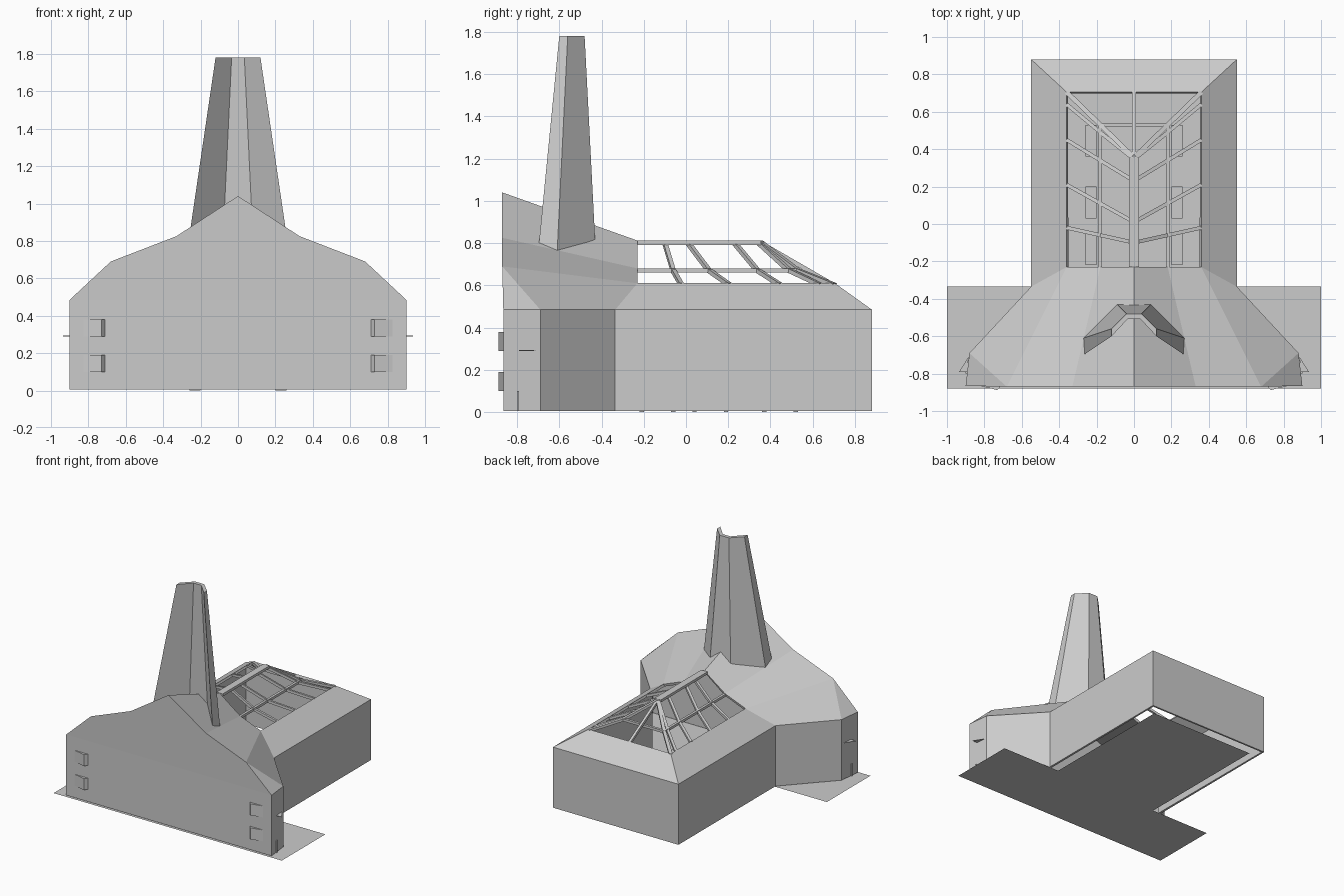
import bpy, bmesh
from mathutils import Vector

cube = bpy.data.objects.get("Cube")
if cube:
    bpy.data.objects.remove(cube, do_unlink=True)


def material(name, value):
    m = bpy.data.materials.new(name)
    m.use_nodes = True
    colour = (value, value, value, 1)
    m.diffuse_color = colour
    m.node_tree.nodes["Principled BSDF"].inputs["Base Color"].default_value = colour
    return m


grey = material("plain grey", 0.6)


def flip(p):
    return Vector((-p[0], p[1], p[2]))


def make_object(name, bm, mat=grey):
    bmesh.ops.remove_doubles(bm, verts=bm.verts, dist=0.0005)
    bmesh.ops.recalc_face_normals(bm, faces=bm.faces)
    mesh = bpy.data.meshes.new(name)
    bm.to_mesh(mesh)
    bm.free()
    mesh.materials.append(mat)
    ob = bpy.data.objects.new(name, mesh)
    bpy.context.collection.objects.link(ob)
    return ob


def add_face(bm, pts):
    bm.faces.new([bm.verts.new(p) for p in pts])


def add_loft(bm, low, high):
    """Closed solid between two matching outlines."""
    n = len(low)
    add_face(bm, low)
    add_face(bm, high)
    for i in range(n):
        j = (i + 1) % n
        add_face(bm, [low[i], low[j], high[j], high[i]])


def add_beam(bm, a, b, width=0.02, depth=0.02):
    """Square bar from a to b, its top face lying along the line."""
    a, b = Vector(a), Vector(b)
    d = (b - a).normalized()
    side = d.cross(Vector((0, 0, 1))).normalized() * width / 2
    down = -side.cross(d).normalized() * depth
    ring = [side, -side, -side + down, side + down]
    add_loft(bm, [a + r for r in ring], [b + r for r in ring])


def add_box(bm, x0, x1, y0, y1, z0, z1):
    ring = [(x0, y0), (x1, y0), (x1, y1), (x0, y1)]
    add_loft(bm, [(x, y, z0) for x, y in ring], [(x, y, z1) for x, y in ring])


# Key outlines of one half: facade, start of glazing, hip line
front = [Vector(p) for p in [(0, -0.87, 1.04), (0.33, -0.87, 0.825), (0.68, -0.87, 0.69), (0.9, -0.865, 0.485)]]
shoulder = Vector((0.88, -0.69, 0.485))
nave = [Vector(p) for p in [(0, -0.23, 0.812), (0.18, -0.23, 0.68), (0.36, -0.23, 0.61), (0.55, -0.335, 0.485)]]
hip = [Vector((p.x, y, p.z)) for p, y in zip(nave, (0.355, 0.53, 0.705, 0.88))]


def ground(p):
    return Vector((p.x, p.y, 0.005))


# Walls and solid roof as one thin shell
bm = bmesh.new()
for f in (Vector, flip):
    half = [
        [front[0], front[1], nave[1], nave[0]],
        [front[1], front[2], nave[2], nave[1]],
        [front[2], front[3], shoulder],
        [front[2], shoulder, nave[3], nave[2]],
        [nave[2], nave[3], hip[3], hip[2]],
    ]
    for a, b in ((front[3], shoulder), (shoulder, nave[3]), (nave[3], hip[3])):
        half.append([a, b, ground(b), ground(a)])
    for pts in half:
        add_face(bm, [f(p) for p in pts])
add_face(bm, [hip[2], hip[3], flip(hip[3]), flip(hip[2])])
add_face(bm, [hip[3], ground(hip[3]), flip(ground(hip[3])), flip(hip[3])])
add_face(bm, [front[3], front[2], front[1], front[0]] + [flip(p) for p in front[1:]])
add_face(bm, [front[3], ground(front[3]), flip(ground(front[3])), flip(front[3])])
shell = make_object("walls_and_roof", bm)
solid = shell.modifiers.new("thickness", "SOLIDIFY")
solid.thickness = 0.02
solid.offset = -1

# Open roof lattice
bm = bmesh.new()
add_beam(bm, nave[0], hip[0], 0.055)
add_beam(bm, hip[0], (0, hip[2].y, hip[2].z))
add_beam(bm, hip[1], flip(hip[1]))
bar_ends = [(-0.10, -0.06, -0.02), (0.01, 0.11, 0.21), (0.23, 0.34, 0.45), (0.345, 0.49, 0.64)]
for f in (Vector, flip):
    add_beam(bm, f(nave[1]), f(hip[1]))
    for i in (0, 1):
        add_beam(bm, f(hip[i]), f(hip[i + 1]), 0.025)
        for ys in bar_ends:
            a, b = [Vector((nave[k].x, ys[k], nave[k].z)) for k in (i, i + 1)]
            add_beam(bm, f(a), f(b))
make_object("roof_lattice", bm)


# Tower: a tapering angular shield, open to the front
def tower_ring(tip_x, tip_y, tip_back, mid_x, mid_y, in_x, in_y, z_tip, z_mid):
    half = [(mid_x, mid_y, z_mid), (tip_x, tip_back, z_tip), (tip_x, tip_y, z_tip), (in_x, in_y, z_mid)]
    return [Vector(p) for p in half] + [flip(p) for p in reversed(half)]


bm = bmesh.new()
add_loft(bm,
         tower_ring(0.27, -0.70, -0.61, 0.09, -0.43, 0.08, -0.494, 0.76, 0.81),
         tower_ring(0.12, -0.60, -0.56, 0.04, -0.48, 0.034, -0.508, 1.78, 1.78))
make_object("tower", bm)

# Ground slab, T-shaped
bm = bmesh.new()
plan = [(1, -0.88), (1, -0.335), (0.47, -0.335), (0.47, 0.8)]
plan += [(-x, y) for x, y in reversed(plan)]
add_face(bm, [(x, y, 0) for x, y in plan])
make_object("ground_slab", bm)

# Wedge-shaped vents on the facade
bm = bmesh.new()
for f in (Vector, flip):
    for z in (0.10, 0.29):
        outline = [(0.83, -0.864), (0.73, -0.888), (0.71, -0.864)]
        add_loft(bm, [f((x, y, z)) for x, y in outline], [f((x, y, z + 0.09)) for x, y in outline])
make_object("facade_vents", bm)

# Small fins on the side walls
bm = bmesh.new()
for f in (Vector, flip):
    outline = [(0.885, -0.71), (0.935, -0.79), (0.89, -0.79)]
    add_loft(bm, [f((x, y, 0.29)) for x, y in outline], [f((x, y, 0.294)) for x, y in outline])
    add_loft(bm, [f((x, y, 0.005)) for x, y in ((0.88, -0.80), (0.9, -0.80), (0.9, -0.79), (0.88, -0.79))],
             [f((x, y, 0.1)) for x, y in ((0.88, -0.80), (0.9, -0.80), (0.9, -0.79), (0.88, -0.79))])
make_object("side_fins", bm)

# Benches inside the nave
bm = bmesh.new()
for s in (-1, 1):
    for y in (-0.22, 0.03, 0.36):
        x0, x1 = sorted((s * 0.2, s * 0.26))
        add_box(bm, x0, x1, y, y + 0.17, 0.1, 0.13)
        for leg in (y, y + 0.15):
            add_box(bm, x0, x1, leg, leg + 0.02, 0.0, 0.1)
make_object("benches", bm)
